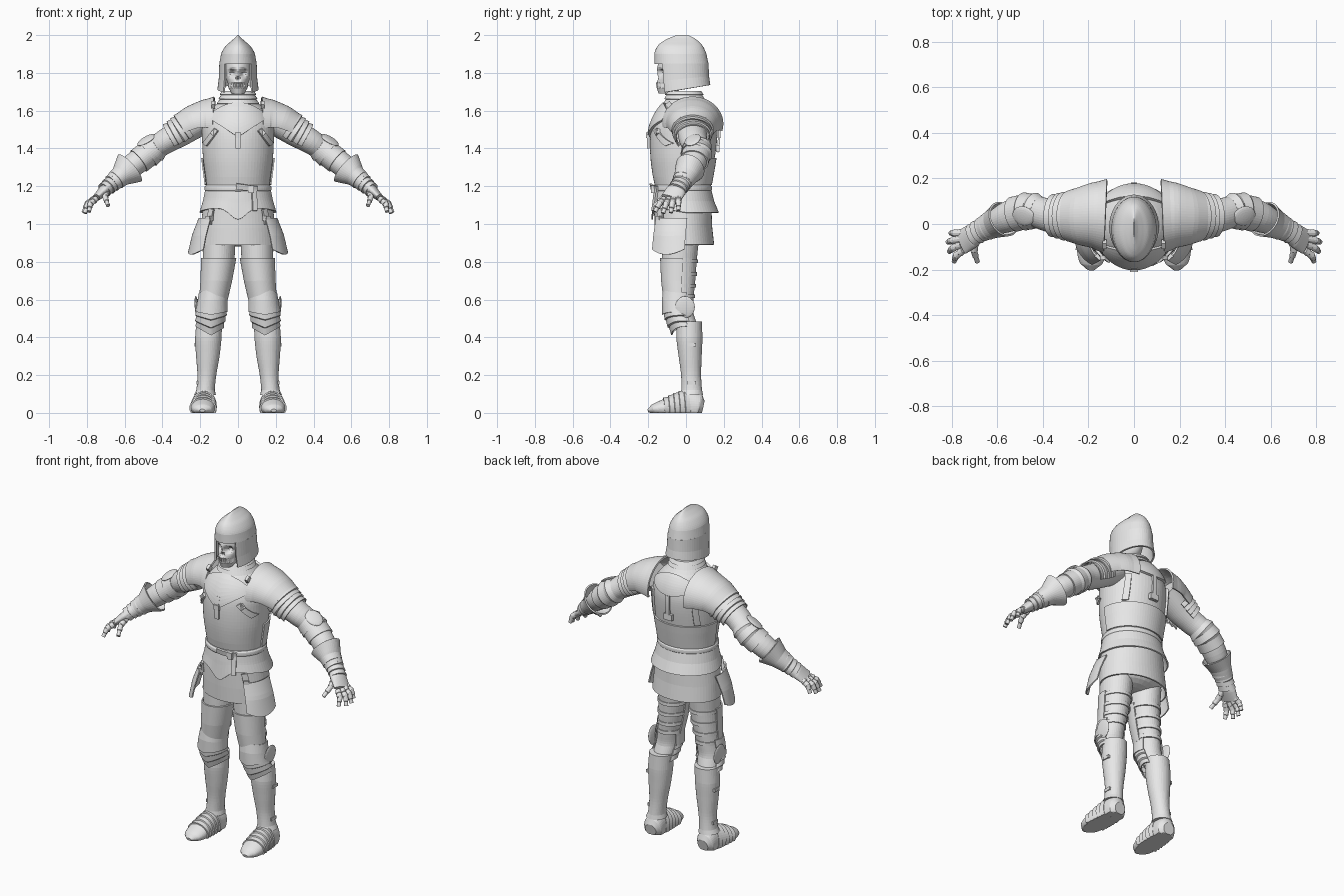
import bpy, bmesh
from math import radians, sin, cos, exp, atan2, sqrt
from mathutils import Vector, Matrix, Euler

start = bpy.data.objects.get("Cube")
if start:
    bpy.data.objects.remove(start, do_unlink=True)

steel = bpy.data.materials.new("plain_grey_steel")
steel.use_nodes = True
steel.diffuse_color = (0.8, 0.8, 0.8, 1)
steel.node_tree.nodes["Principled BSDF"].inputs["Base Color"].default_value = (0.8, 0.8, 0.8, 1)
parts = []
FRONT, BACK = -1, 1


def finish(name, bm, pair=False, thick=0):
    """Turn a bmesh into a named object, optionally thickened and mirrored."""
    bmesh.ops.recalc_face_normals(bm, faces=bm.faces[:])
    mesh = bpy.data.meshes.new(name)
    bm.to_mesh(mesh)
    bm.free()
    mesh.materials.append(steel)
    obj = bpy.data.objects.new(name, mesh)
    bpy.context.scene.collection.objects.link(obj)
    if thick:
        solid = obj.modifiers.new("thickness", 'SOLIDIFY')
        solid.thickness = thick
        solid.offset = 0
    if pair:
        obj.modifiers.new("other_side", 'MIRROR')
    parts.append(obj)


def skin(name, rings, closed=True, caps=True, **kw):
    bm = bmesh.new()
    loops = [[bm.verts.new(p) for p in ring] for ring in rings]
    for a, b in zip(loops, loops[1:]):
        n = len(a)
        for i in range(n if closed else n - 1):
            j = (i + 1) % n
            bm.faces.new((a[i], a[j], b[j], b[i]))
    if closed and caps:
        bm.faces.new(loops[0])
        bm.faces.new(loops[-1])
    finish(name, bm, **kw)


def sample(rows, t):
    """Smooth curve through the rows at parameter t."""
    i = max(0, min(int(t), len(rows) - 2))
    u = t - i
    quad = [rows[max(0, min(k, len(rows) - 1))] for k in range(i - 1, i + 3)]
    return [b + u * (c - a + u * (2 * a - 5 * b + 4 * c - d + u * (3 * (b - c) + d - a))) / 2
            if 0 < i < len(rows) - 2 else b + u * (c - b)
            for a, b, c, d in zip(*quad)]


def sweep(name, rows, ref=None, arc=(0, 360), lames=0, lip=0.01, seg=40, warp=None, **kw):
    """Oval tube through rows (x, y, z, radius a, radius b); ref None keeps rings level.
    With lames, the tube is stepped like overlapping plates."""
    last = len(rows) - 1
    if lames:
        stations = []
        for k in range(lames):
            for f, grow in ((0, 0), (0.9, lip)):
                s = sample(rows, (k + f) / lames * last)
                stations.append(s[:3] + [s[3] + grow, s[4] + grow])
    else:
        stations = [sample(rows, k / 5) for k in range(5 * last + 1)]
    closed = arc[1] - arc[0] == 360
    rings = []
    for k, s in enumerate(stations):
        a, b = Vector((1, 0, 0)), Vector((0, -1, 0))
        if ref:
            lo, hi = stations[max(k - 1, 0)], stations[min(k + 1, len(stations) - 1)]
            t = (Vector(hi[:3]) - Vector(lo[:3])).normalized()
            b = Vector(ref)
            b = (b - t * b.dot(t)).normalized()
            a = b.cross(t)
        ring = []
        for i in range(seg if closed else seg + 1):
            ang = radians(arc[0] + (arc[1] - arc[0]) * i / seg)
            p = Vector(s[:3]) + a * s[3] * cos(ang) + b * s[4] * sin(ang)
            if warp:
                warp(p)
            ring.append(p)
        rings.append(ring)
    skin(name, rings, closed=closed, **kw)


def hull(rows):
    """Centred body rows from (z, half width, front y, back y)."""
    return [(0, (f + b) / 2, z, w, (b - f) / 2) for z, w, f, b in rows]


def grown(rows, by):
    return [(x, y, z, a + by, b + by) for x, y, z, a, b in rows]


def on_body(rows, x, z, side, off):
    lo, hi = 0, len(rows) - 1.001
    for _ in range(25):
        mid = (lo + hi) / 2
        lo, hi = (mid, hi) if sample(rows, mid)[2] < z else (lo, mid)
    _, cy, _, w, d = sample(rows, lo)
    return Vector((x, cy + side * (d * sqrt(max(0.04, 1 - (x / w) ** 2)) + off), z))


def strap(name, rows, p, q, side, width=0.024, off=0.01, pair=False):
    p, q = Vector(p), Vector(q)
    across = (q - p).normalized().orthogonal() * width / 2
    rings = []
    for k in range(13):
        m = p.lerp(q, k / 12)
        rings.append([on_body(rows, *(m + across * s), side, off) for s in (-1, 0, 1)])
    skin(name, rings, closed=False, pair=pair, thick=0.012)


def shield(name, rows, half, top, bottom, side):
    """Plate lying on the body between two edge functions of x."""
    xs = [half * (k / 16 - 1) for k in range(33)]
    rings = [[on_body(rows, x, top(x) + (bottom(x) - top(x)) * j / 8, side, 0.008)
              for j in range(9)] for x in xs]
    skin(name, rings, closed=False, thick=0.014)


def solid(name, loc, size, rot=(0, 0, 0), ball=False, pair=True):
    bm = bmesh.new()
    m = Matrix.LocRotScale(Vector(loc), Euler([radians(r) for r in rot]), Vector(size))
    if ball:
        bmesh.ops.create_uvsphere(bm, u_segments=24, v_segments=12, radius=1, matrix=m)
    else:
        bmesh.ops.create_cube(bm, size=1, matrix=m)
    finish(name, bm, pair=pair)


# Torso, belt and skirts
def scallop(p):
    p.z += max(0, 1.14 - p.z) * max(0, -p.y) * (2 - 4.5 * exp(-(p.x / .06) ** 2))


torso = hull([(1.18, .164, -.16, .122), (1.25, .172, -.175, .135), (1.35, .185, -.188, .152),
              (1.45, .19, -.19, .165), (1.52, .19, -.18, .165), (1.58, .165, -.155, .15),
              (1.63, .12, -.12, .12), (1.66, .08, -.09, .09)])
fauld = hull([(1.06, .2, -.18, .17), (1.12, .182, -.172, .145), (1.2, .166, -.163, .125)])
skirt = hull([(.89, .2, -.16, .145), (.98, .193, -.163, .135), (1.1, .18, -.165, .13)])
sweep("breast_and_back_plate", torso, seg=64)
sweep("waist_skirt", fauld, seg=64, caps=False, thick=0.008, warp=scallop)
sweep("lower_skirt", skirt, seg=64, caps=False, thick=0.008)
solid("hips", (0, 0, .97), (.18, .13, .09), ball=True, pair=False)
sweep("belt", hull([(1.172, .171, -.169, .131), (1.18, .177, -.175, .137),
                    (1.198, .176, -.175, .137), (1.206, .17, -.169, .131)]), seg=64)
strap("belt_tail", fauld, (.085, 1.18), (.09, 1.07), FRONT, off=.014)
strap("belt_loop", torso, (-.01, 1.2), (.1, 1.185), FRONT, width=.03, off=.02)
solid("belt_buckle", (.07, -.175, 1.185), (.03, .02, .04), pair=False)

# Neck guard and body straps
sweep("neck_lames", [(0, -.01, 1.705, .084, .09), (0, -.008, 1.66, .096, .1),
                     (0, 0, 1.61, .118, .118)], lames=4, lip=.008)
shield("front_gorget", torso, .135, lambda x: 1.64 - 3 * x * x, lambda x: 1.46 + .65 * abs(x), FRONT)
shield("back_gorget", torso, .135, lambda x: 1.64 - 3 * x * x, lambda x: 1.53 + 2 * x * x, BACK)
sweep("back_lower_plate", grown([sample(torso, .4 + k * .4) for k in range(5)], .006),
      arc=(178, 362), thick=.008)
strap("chest_strap", torso, (0, 1.53), (0, 1.4), FRONT)
solid("chest_buckle", (0, -.203, 1.47), (.034, .016, .03), pair=False)
strap("side_strap", torso, (.115, 1.5), (.175, 1.42), FRONT, pair=True)
solid("side_buckle", (.13, -.148, 1.485), (.03, .02, .022), rot=(0, 45, 0))
strap("spine_strap", torso, (0, 1.53), (0, 1.38), BACK)
solid("spine_buckle", (0, .168, 1.4), (.055, .02, .035), pair=False)
strap("back_strap", torso, (.14, 1.52), (.145, 1.36), BACK, pair=True)
solid("shoulder_buckle", (.13, -.09, 1.63), (.018, .03, .03), rot=(35, 0, 0))


# Skull with eye sockets, nose and teeth
def carve(p):
    if p.y < -.05:
        for ex, ez, depth, spread in ((-.029, 1.8, .04, .0003), (.029, 1.8, .04, .0003),
                                      (0, 1.768, .022, .0001)):
            p.y += depth * exp(-((p.x - ex) ** 2 + (p.z - ez) ** 2) / spread)
        if abs(p.z - 1.735) < .012:
            p.y += .006 * abs(sin(p.x * 260))


sweep("skull", hull([(1.69, .034, -.145, -.06), (1.72, .05, -.155, -.02), (1.745, .054, -.158, .02),
                     (1.775, .064, -.153, .04), (1.82, .07, -.155, .05), (1.87, .07, -.14, .06)]),
      seg=96, warp=carve)


# Helmet
def slope(p):
    p.z += max(0, 1.85 - p.z) * p.y * 1.2


sweep("helmet_dome", hull([(1.848, .099, -.168, .119), (1.9, .09, -.168, .108), (1.94, .067, -.152, .09),
                           (1.965, .04, -.125, .068), (1.985, .017, -.088, .042),
                           (2.0, .003, -.05, .012)]), seg=64)
sweep("helmet_cheeks", hull([(1.715, .104, -.15, .124), (1.77, .097, -.157, .117),
                             (1.85, .094, -.163, .114)]), arc=(135, 405), warp=slope, thick=.01)

# Shoulders and arms
AHEAD = (0, -1, 0)
arm = dict(ref=AHEAD, pair=True)
sweep("arm", [(.18, .04, 1.56, .08, .09), (.3, .033, 1.485, .072, .078), (.38, .04, 1.44, .066, .073),
              (.46, .06, 1.385, .06, .066), (.55, .033, 1.315, .063, .068),
              (.62, .0, 1.255, .05, .052), (.68, -.03, 1.205, .04, .045)], **arm)
sweep("shoulder_plate", [(.125, .035, 1.53, .14, .158), (.17, .037, 1.53, .125, .143),
                         (.23, .035, 1.52, .105, .125), (.29, .035, 1.495, .09, .106)],
      arc=(-105, 98), thick=.01, **arm)
sweep("shoulder_lames", [(.265, .035, 1.51, .09, .104), (.31, .035, 1.48, .083, .096),
                         (.36, .037, 1.452, .073, .083)],
      arc=(-125, 125), lames=4, lip=.008, thick=.006, **arm)
sweep("elbow_lames", [(.42, .05, 1.415, .063, .07), (.46, .06, 1.385, .073, .079),
                      (.53, .042, 1.33, .062, .07)], lames=3, lip=.007, **arm)
solid("elbow_wing", (.485, .035, 1.445), (.055, .045, .012), rot=(20, 30, 0), ball=True)
sweep("gauntlet_cuff", [(.66, -.02, 1.222, .044, .05), (.62, 0, 1.255, .054, .06),
                        (.572, .022, 1.297, .09, .076)], caps=False, thick=.008, **arm)
sweep("wrist_lames", [(.625, -.005, 1.25, .052, .055), (.67, -.025, 1.213, .042, .048),
                      (.71, -.05, 1.178, .034, .046)], lames=4, lip=.006, **arm)
sweep("palm", [(.67, -.025, 1.213, .032, .042), (.715, -.055, 1.172, .028, .054),
               (.755, -.08, 1.135, .018, .055)], **arm)

# Fingers
digits = {"little_finger": ((.75, -.04, 1.14), (.805, -.04, 1.07)),
          "ring_finger": ((.757, -.065, 1.138), (.818, -.08, 1.058)),
          "middle_finger": ((.757, -.09, 1.135), (.812, -.122, 1.055)),
          "index_finger": ((.75, -.115, 1.135), (.79, -.165, 1.063)),
          "thumb": ((.695, -.07, 1.17), (.687, -.168, 1.095))}
for name, (root, tip) in digits.items():
    root, tip = Vector(root), Vector(tip)
    bend = root.lerp(tip, .5) + Vector((.012, 0, .008))
    ref = (1, 0, 0) if name == "thumb" else AHEAD
    sweep(name, [(*root, .015, .015), (*bend, .014, .014), (*tip, .008, .008)],
          ref=ref, lames=4, lip=.003, seg=12, pair=True)


# Hip plates
def point_down(p):
    turn = atan2(-p.y - .045, p.x - .125)
    p.z -= max(0, .95 - p.z) * .4 * cos(2 * (turn - .45))


sweep("hip_plate", [(.1, -.03, 1.03, .105, .14), (.115, -.04, .94, .125, .143),
                    (.125, -.045, .87, .135, .145)], arc=(-15, 65), warp=point_down,
      thick=.008, pair=True)
strap("hip_strap", skirt, (.14, 1.08), (.155, 1.0), FRONT, off=.03, pair=True)
solid("hip_buckle", (.152, -.14, 1.03), (.03, .03, .025), rot=(0, 0, 40))

# Legs
thigh = [(.1, -.03, .93, .088, .1), (.102, -.035, .82, .084, .093), (.115, -.037, .7, .075, .086),
         (.13, -.036, .6, .067, .075), (.14, -.03, .53, .066, .068), (.15, .005, .45, .062, .06)]
sweep("thigh", thigh, pair=True)
sweep("thigh_plate", grown(thigh[1:4], .005), arc=(-10, 190), thick=.008, pair=True)
for k in range(4):
    x, y, z, a, b = sample(thigh, 1.15 + k * .55)
    sweep("thigh_strap", [(x, y, z + h, a + .006, b + .006) for h in (-.01, .01)], pair=True)


def chevron(p):
    p.z += (p.z - .575) * .4 * max(0, 1 - abs(p.x - .143) / .08)


knee = dict(arc=(-30, 210), warp=chevron, thick=.006, pair=True)
sweep("knee_cap", [(.13, -.038, .632, .074, .08), (.135, -.042, .59, .077, .083),
                   (.14, -.043, .535, .082, .08)], **knee)
sweep("knee_lames", [(.14, -.04, .545, .076, .075), (.145, -.025, .5, .073, .072),
                     (.15, -.002, .455, .066, .064)], lames=3, lip=.007, **knee)
solid("knee_wing", (.219, -.005, .56), (.01, .052, .058), rot=(0, 5, 0), ball=True)
sweep("shin_guard", [(.152, .018, .485, .068, .066), (.157, .018, .4, .07, .069),
                     (.16, .022, .3, .062, .061), (.165, .027, .2, .05, .053),
                     (.172, .03, .12, .049, .055), (.175, .03, .095, .058, .06)], pair=True)
for z, x in ((.36, .222), (.16, .213)):
    solid("shin_buckle", (x, .03, z), (.016, .045, .018))


# Feet
def ground(p):
    p.z = max(p.z, 0)


foot = [(.175, .09, .03, .035, .035), (.176, .068, .035, .07, .055), (.178, .02, .035, .088, .058),
        (.182, -.05, .03, .072, .062), (.186, -.12, .025, .046, .064),
        (.188, -.175, .018, .027, .048), (.189, -.202, .012, .008, .015)]
sole = dict(ref=(-1, 0, 0), warp=ground, pair=True)
sweep("foot", foot, **sole)
sweep("foot_lames", grown(foot[2:5], .002), lames=5, lip=.006, **sole)

# Apply modifiers and smooth the shading
for obj in bpy.context.view_layer.objects:
    obj.select_set(obj in parts)
bpy.context.view_layer.objects.active = parts[0]
bpy.ops.object.convert(target='MESH')
bpy.ops.object.shade_smooth_by_angle(angle=radians(35))
